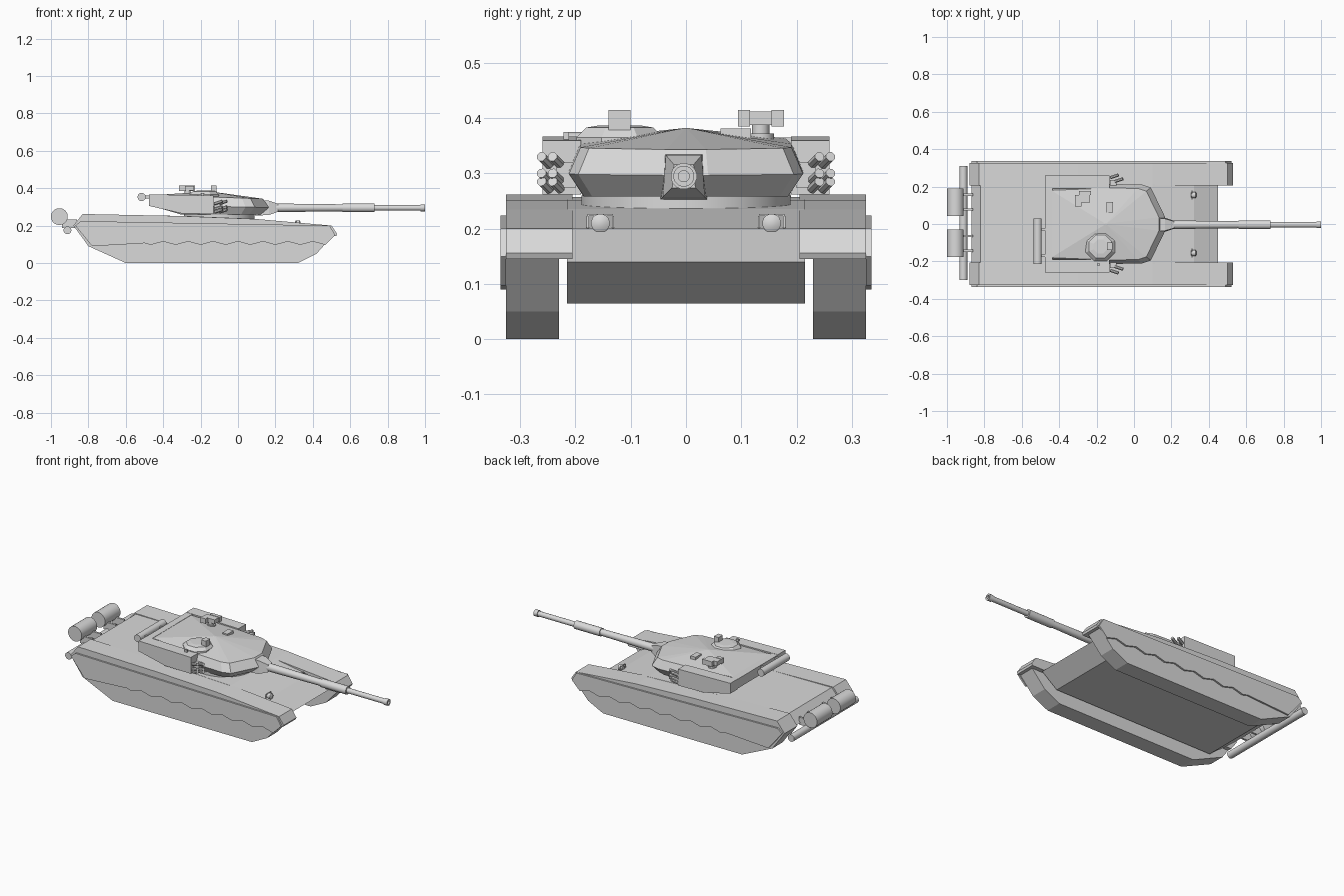
import bpy, bmesh, math
from mathutils import Vector

old = bpy.data.objects.get("Cube")
if old:
    bpy.data.objects.remove(old, do_unlink=True)

grey = bpy.data.materials.new("plain grey")
grey.use_nodes = True
grey.diffuse_color = (.7, .7, .7, 1)
grey.node_tree.nodes["Principled BSDF"].inputs["Base Color"].default_value = grey.diffuse_color


def loft(name, rings, smooth=False):
    """Skin a list of equal-length closed rings and cap both ends."""
    bm = bmesh.new()
    loops = [[bm.verts.new(point) for point in ring] for ring in rings]
    for lower, upper in zip(loops, loops[1:]):
        for i in range(len(lower)):
            bm.faces.new((lower[i - 1], lower[i], upper[i], upper[i - 1]))
    bm.faces.new(loops[0])
    bm.faces.new(loops[-1])
    bmesh.ops.recalc_face_normals(bm, faces=bm.faces)
    mesh = bpy.data.meshes.new(name)
    bm.to_mesh(mesh)
    bm.free()
    mesh.materials.append(grey)
    obj = bpy.data.objects.new(name, mesh)
    bpy.context.collection.objects.link(obj)
    if smooth:
        bpy.ops.object.select_all(action="DESELECT")
        obj.select_set(True)
        bpy.context.view_layer.objects.active = obj
        bpy.ops.object.shade_smooth_by_angle(angle=math.radians(35))


def prism(name, profile, start, end):
    """Extrude a side profile across the width, from start to end."""
    loft(name, [[(x, y, z) for x, z in profile] for y in (start, end)])


def box(name, centre, length, width, height):
    """Upright block given by its centre and its sizes along x, y and z."""
    cx, cy, cz = centre
    left, right = cx - length / 2, cx + length / 2
    low, high = cz - height / 2, cz + height / 2
    prism(name, [(left, low), (right, low), (right, high), (left, high)],
          cy - width / 2, cy + width / 2)


def turned(name, start, axis, stations, sides=16):
    """Round part along an axis, from (distance, radius) stations."""
    axis = Vector(axis).normalized()
    across = axis.orthogonal().normalized()
    upward = axis.cross(across)
    angles = [math.tau * (i + .5) / sides for i in range(sides)]
    rings = [[Vector(start) + axis * distance
              + radius * (across * math.cos(angle) + upward * math.sin(angle))
              for angle in angles] for distance, radius in stations]
    loft(name, rings, smooth=sides > 10)


def rod(name, start, axis, length, radius, sides=16):
    turned(name, start, axis, [(0, radius), (length, radius)], sides)


along, across, up = (1, 0, 0), (0, 1, 0), (0, 0, 1)

# Shared widths and heights
hull_half, track_inner, fender_outer, skirt_outer = .215, .23, .326, .336
fender_inner = hull_half - .01
fender_base = .145

# Hull with sloped nose, glacis and tail
hull_profile = [(-.7, .065), (.35, .065), (.45, .14), (.32, .2), (.1, .236),
                (-.3, .252), (-.82, .257), (-.87, .2)]
prism("hull", hull_profile, -hull_half, hull_half)

# Side profiles of track, fender and wavy skirt
track = [(-.6, 0), (.32, 0), (.42, .05), (.51, .15), (-.85, .16), (-.8, .09)]
fender = [(-.84, fender_base), (.525, fender_base), (.53, .156), (.5, .2),
          (.1, .235), (-.3, .251), (-.83, .262), (-.88, .2)]
wave = [(i / 30, .106 + .009 * math.cos(i * math.pi / 2)) for i in range(-15, 15)]
skirt = [(-.87, .2), (-.78, .09), (-.6, .1)] + wave
skirt += [(.52, .15), (.49, .2), (-.84, .224)]

# Drooping rear end and open front of the turret side bins
bins = [(-.13, .262), (-.13, .36), (-.475, .367), (-.475, .305), (-.3, .265)]

# Parts that repeat on both sides
for side, sign in (("left", 1), ("right", -1)):
    prism(side + "_track", track, track_inner * sign, fender_outer * sign)
    prism(side + "_fender", fender, fender_inner * sign, fender_outer * sign)
    prism(side + "_skirt", skirt, fender_outer * sign, skirt_outer * sign)
    prism(side + "_stowage_bin", bins, .19 * sign, .26 * sign)

    # Headlight inside its wire guard
    light_y = .155 * sign
    turned(side + "_headlight", (.305, light_y, .21), along,
           [(0, .012), (.01, .017), (.025, .017), (.03, .008)])
    for offset in (-.023, .023):
        box(side + "_headlight_post", (.31, light_y + offset, .206), .006, .004, .034)
    box(side + "_headlight_bar", (.31, light_y, .225), .006, .046, .004)

    # Smoke dischargers in two columns on a bracket
    for height in (.272, .287, .317):
        for column in range(2):
            rod(side + "_smoke_tube", (-.1 - column / 40, (.228 + column / 50) * sign, height),
                (1, sign / 3, 1 / 3), .045, .009, sides=8)
    box(side + "_smoke_bracket", (-.11, .217 * sign, .297), .035, .035, .045)

    # Rear fuel drum and its two brackets
    drum_y = .0435 + .0735 if sign > 0 else -.1035
    rod(side + "_fuel_drum", (-.955, drum_y - .073, .248), across, .146, .045, sides=24)
    for offset in (-.04, .04):
        box(side + "_drum_bracket", (-.9, drum_y + offset, .21), .08, .012, .045)

# Unditching log across the tail
rod("rear_log", (-.912, -.3, .175), across, .61, .021)


# Turret: one plan outline, scaled about the roof peak at each level
plan = [(.165, .04), (.09, .195), (.04, .212), (-.15, .213), (-.475, .2)]
peak_x = -.15


def turret_ring(scale, rear, height, rise=0):
    half = []
    for x, y in plan:
        x = max(peak_x + (x - peak_x) * scale, rear)
        half.append((x, y * scale, height - rise * x))
    return half + [(x, -y, z) for x, y, z in reversed(half)]


loft("turret", [turret_ring(.87, -.3, .258), turret_ring(1, -1, .3, .02),
                turret_ring(.9, -1, .348, .035), turret_ring(.02, -1, .382)])
turned("turret_collar", (-.1, 0, .23), up, [(0, .19), (.03, .19)], sides=32)
box("turret_rear_rack", (-.455, 0, .338), .04, .4, .055)

# Snorkel carried behind the turret
rod("snorkel", (-.515, -.215, .353), across, .245, .022)
for y in (-.17, -.03):
    box("snorkel_bracket", (-.485, y, .353), .05, .012, .015)

# Mantlet block tapering into the main gun
gun_y, gun_z = -.004, .295
mantlet = []
for x, half in ((.09, .042), (.165, .038), (.215, .021)):
    corners = ((-1, -1), (1, -1), (.85, 1), (-.85, 1))
    mantlet.append([(x, gun_y + a * half, gun_z + b * half) for a, b in corners])
loft("mantlet", mantlet)
barrel, sleeve, muzzle, bore = .019, .024, .015, .01
turned("main_gun", (.15, gun_y, gun_z), along,
       [(0, sleeve), (.41, barrel), (.41, sleeve), (.58, sleeve), (.58, muzzle), (.825, muzzle),
        (.825, barrel), (.85, barrel), (.85, bore), (.8, bore)])

# Commander's cupola with sights
turned("cupola", (-.18, -.12, .345), up,
       [(0, .085), (.02, .085), (.038, .066), (.042, .04)], sides=8)
box("cupola_sight", (-.13, -.12, .395), .03, .04, .04)
box("roof_edge_sight", (-.19, -.217, .362), .015, .01, .026)
box("gunner_sight", (-.13, .09, .363), .034, .056, .036)

# Roof machine gun on its pedestal
turned("gun_pedestal", (-.27, .135, .35), up,
       [(0, .024), (.022, .024), (.022, .016), (.04, .016)], sides=12)
box("roof_gun_body", (-.275, .135, .4), .08, .04, .025)
box("roof_gun_ammo_box", (-.262, .166, .4), .065, .022, .03)
box("roof_gun_shield", (-.298, .105, .4), .035, .022, .03)
